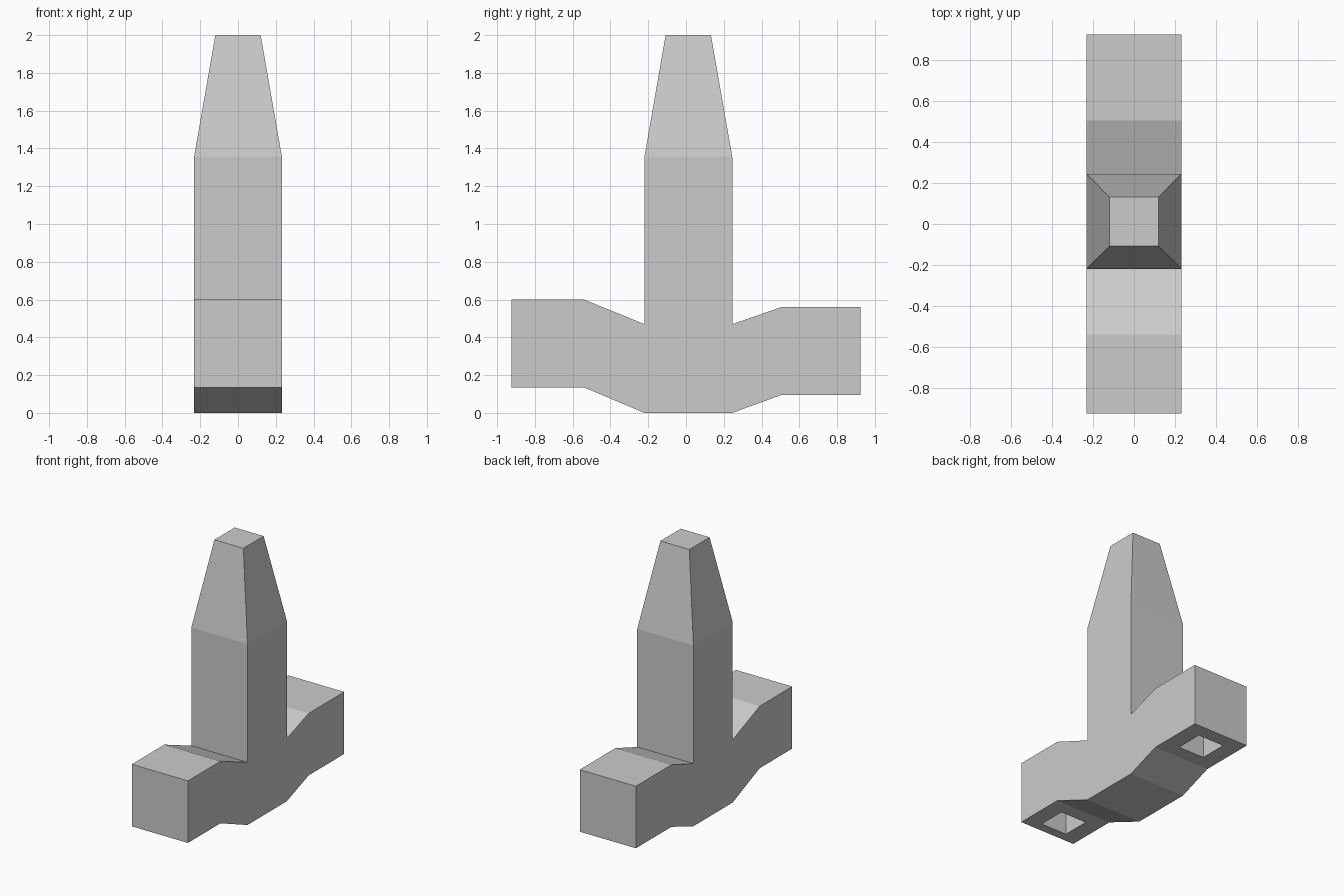
import bpy, bmesh

if "Cube" in bpy.data.objects:
    bpy.data.objects.remove(bpy.data.objects["Cube"])

HALF = 0.2325  # half width of the bar and post

# bar stations along y: (y, bottom z, top z)
STATIONS = [(-0.925, 0.135, 0.60), (-0.54, 0.135, 0.60), (-0.22, 0.0, 0.47),
            (0.245, 0.0, 0.47), (0.505, 0.095, 0.56), (0.925, 0.095, 0.56)]

bm = bmesh.new()


def extrude_to(face, y0, y1, half_x, z):
    """Extrude a face and fit the new one to a level rectangle."""
    new = bmesh.ops.extrude_discrete_faces(bm, faces=[face])["faces"][0]
    c = new.calc_center_median()
    for v in new.verts:
        v.co = (half_x if v.co.x > c.x else -half_x,
                y1 if v.co.y > c.y else y0, z)
    return new


# crossbar: rectangular sections joined by quads
rings = [[bm.verts.new(p) for p in ((-HALF, y, lo), (HALF, y, lo),
                                    (HALF, y, hi), (-HALF, y, hi))]
         for y, lo, hi in STATIONS]
bottoms, tops = [], []
for a, b in zip(rings, rings[1:]):
    quads = [bm.faces.new((a[i], a[(i + 1) % 4], b[(i + 1) % 4], b[i]))
             for i in range(4)]
    bottoms.append(quads[0])
    tops.append(quads[2])
bm.faces.new(rings[0])
bm.faces.new(rings[-1])
bmesh.ops.recalc_face_normals(bm, faces=bm.faces)

# upright post with tapered tip
post = extrude_to(tops[2], -0.22, 0.245, HALF, 1.355)
extrude_to(post, -0.108, 0.132, 0.12, 2.0)

# square sockets under both arm ends
for face, y, z in ((bottoms[0], -0.75, 0.135), (bottoms[4], 0.715, 0.095)):
    rim = extrude_to(face, y - 0.105, y + 0.105, 0.108, z)
    extrude_to(rim, y - 0.105, y + 0.105, 0.108, z + 0.25)

bmesh.ops.recalc_face_normals(bm, faces=bm.faces)
mesh = bpy.data.meshes.new("crossbar_post")
bm.to_mesh(mesh)
bm.free()
bpy.context.collection.objects.link(bpy.data.objects.new("crossbar_post", mesh))
